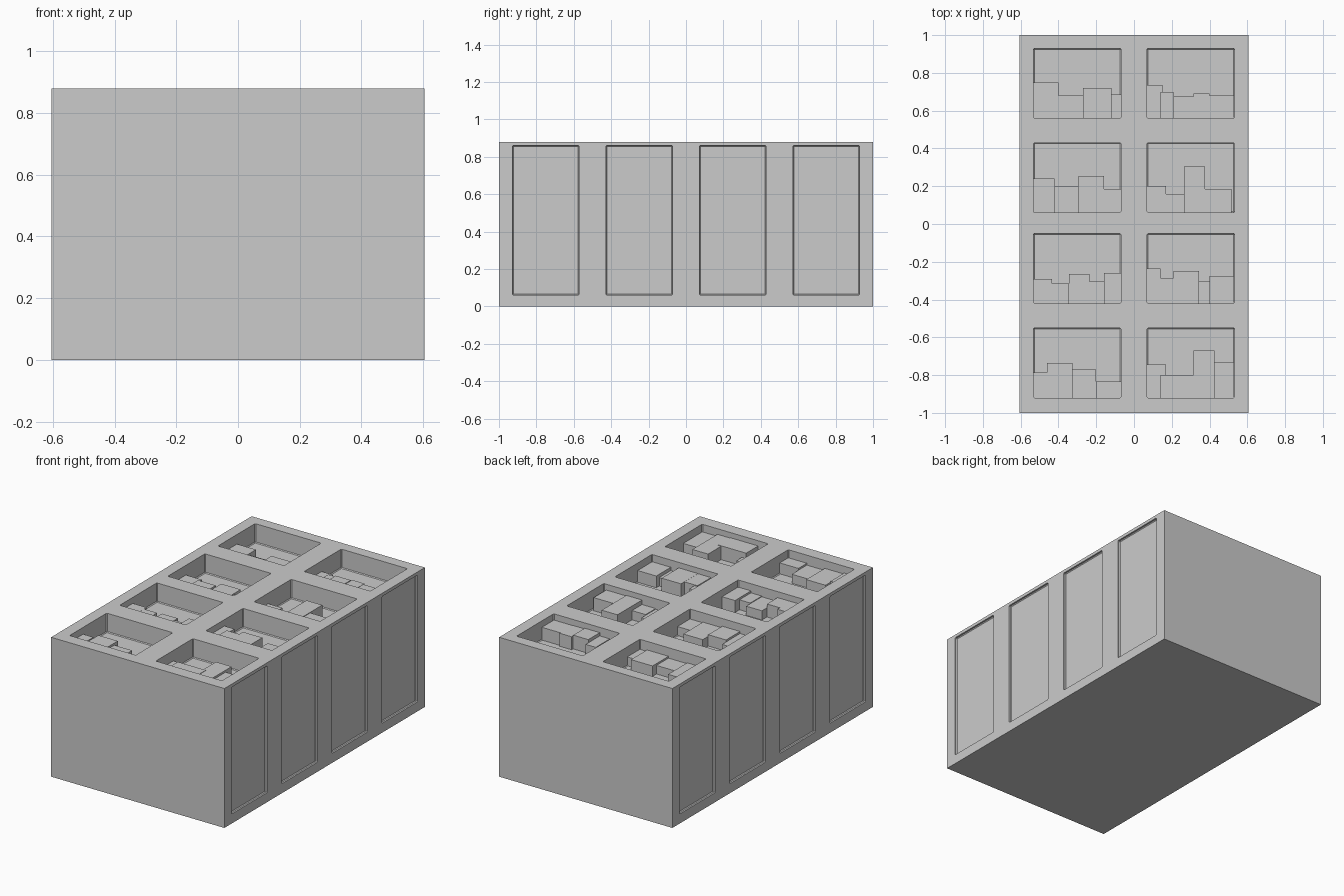
import bpy, bmesh, random
from mathutils import Matrix, Vector

if "Cube" in bpy.data.objects:
    bpy.data.objects.remove(bpy.data.objects["Cube"])

random.seed(4)
W, L, H = 0.605, 1.0, 0.88
FLOOR = H - 0.12
ROWS = [0.56, 0.06, -0.42, -0.92]        # front wall of each pocket row
POCKET_D = 0.37


def add_box(bm, x0, x1, y0, y1, z0, z1, bevel=0):
    size = Vector((x1 - x0, y1 - y0, z1 - z0))
    mid = Vector((x0 + x1, y0 + y1, z0 + z1)) / 2
    m = Matrix.Translation(mid) @ Matrix.Diagonal((*size, 1))
    verts = bmesh.ops.create_cube(bm, size=1, matrix=m)["verts"]
    if bevel:
        edges = list({e for v in verts for e in v.link_edges})
        bmesh.ops.bevel(bm, geom=edges, offset=bevel, segments=1, affect='EDGES')


def make(name, bm):
    me = bpy.data.meshes.new(name)
    bm.to_mesh(me)
    bm.free()
    ob = bpy.data.objects.new(name, me)
    bpy.context.collection.objects.link(ob)
    return ob


# Solid crate body
bm = bmesh.new()
add_box(bm, -W, W, -L, L, 0, H)
crate = make("crate_body", bm)

# Cutter: eight top pockets and four shallow panels on each long side
bm = bmesh.new()
for s in (-1, 1):
    xa, xb = sorted((s * 0.07, s * 0.532))
    for y in ROWS:
        add_box(bm, xa, xb, y, y + POCKET_D, FLOOR, H + 0.1, 0.005)
    xa, xb = sorted((s * (W - 0.015), s * (W + 0.1)))
    for yc in (-0.75, -0.25, 0.25, 0.75):
        add_box(bm, xa, xb, yc - 0.178, yc + 0.178, 0.06, 0.86, 0.005)
cutter = make("recess_cutter", bm)
cutter.hide_render = True

mod = crate.modifiers.new("recesses", 'BOOLEAN')
mod.operation = 'DIFFERENCE'
mod.solver = 'EXACT'
mod.object = cutter
bpy.context.view_layer.objects.active = crate
bpy.ops.object.modifier_apply(modifier=mod.name)
bpy.data.objects.remove(cutter)


# Packed goods against the front wall of each pocket: (x start, x end, depth)
def goods(name, row, blocks):
    bm = bmesh.new()
    y = ROWS[row]
    for x0, x1, d in blocks:
        add_box(bm, x0, x1, y, y + d, FLOOR, FLOOR + random.uniform(0.05, 0.09))
    make(name, bm)


goods("goods_left_1", 0, [(-.532, -.40, .19), (-.40, -.27, .12), (-.27, -.12, .16), (-.14, -.07, .125)])
goods("goods_right_1", 0, [(.07, .15, .175), (.14, .21, .14), (.21, .315, .115), (.315, .40, .13), (.40, .53, .12)])
goods("goods_left_2", 1, [(-.532, -.42, .18), (-.42, -.295, .14), (-.295, -.16, .195), (-.16, -.07, .125)])
goods("goods_right_2", 1, [(.07, .17, .14), (.17, .265, .10), (.265, .375, .245), (.375, .515, .125)])
goods("goods_left_3", 2, [(-.532, -.435, .13), (-.435, -.345, .105), (-.345, -.235, .155),
                          (-.235, -.16, .115), (-.16, -.07, .16)])
goods("goods_right_3", 2, [(.07, .14, .185), (.12, .21, .135), (.21, .345, .17), (.305, .405, .115), (.40, .53, .145)])
goods("goods_left_4", 3, [(-.532, -.46, .135), (-.46, -.325, .185), (-.325, -.20, .15), (-.20, -.07, .085)])
goods("goods_right_4", 3, [(.07, .17, .175), (.14, .335, .12), (.315, .425, .25), (.425, .53, .19)])
